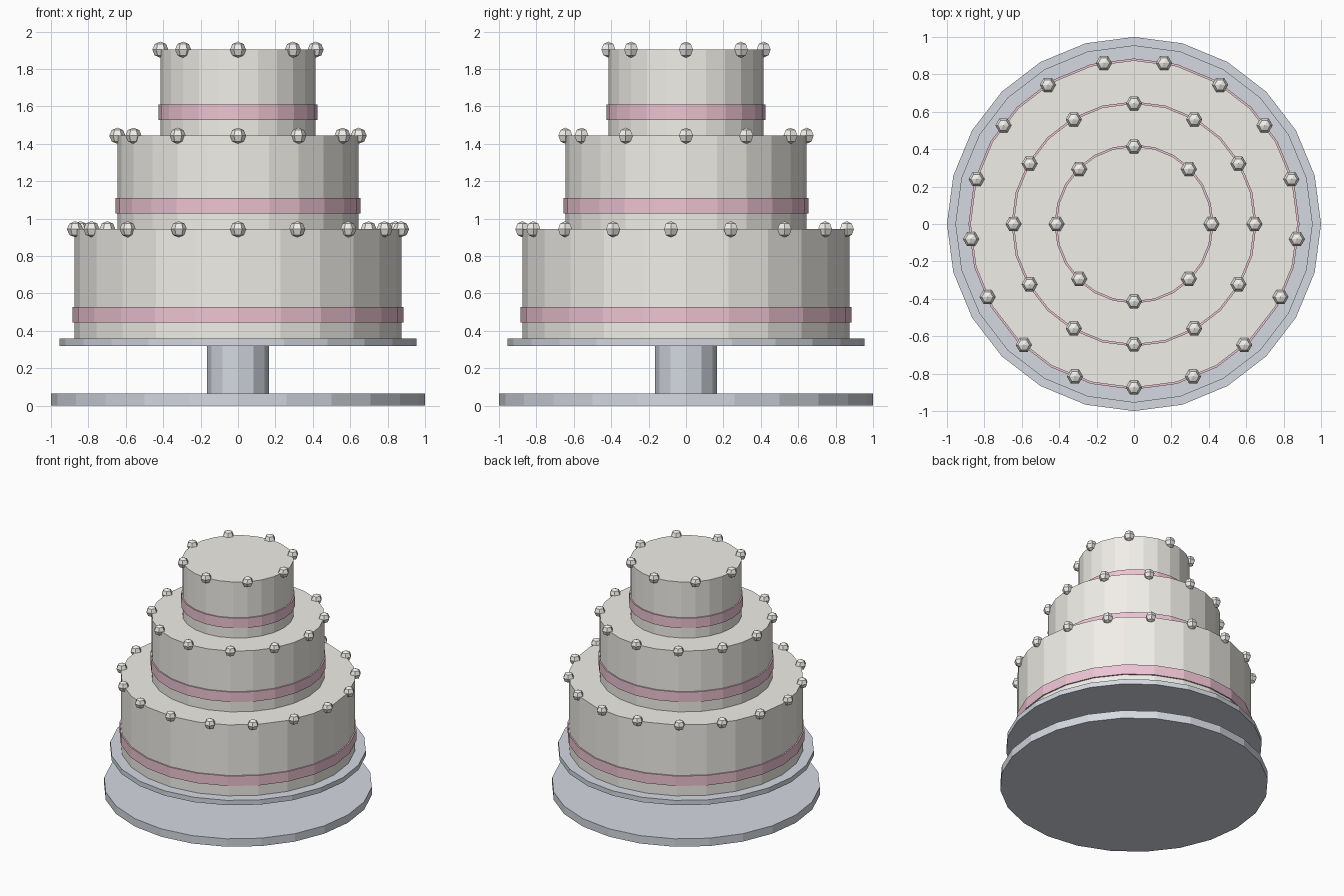
import bpy, bmesh
from math import radians, pi, cos, sin
from mathutils import Matrix

if "Cube" in bpy.data.objects:
    bpy.data.objects.remove(bpy.data.objects["Cube"])


def material(name, rgb):
    m = bpy.data.materials.new(name)
    m.diffuse_color = (*rgb, 1)
    m.use_nodes = True
    m.node_tree.nodes["Principled BSDF"].inputs["Base Color"].default_value = m.diffuse_color
    return m


CREAM = material("cream_icing", (0.88, 0.86, 0.81))
PINK = material("pink_ribbon", (0.85, 0.55, 0.65))
PEARL = material("pearl_sugar", (0.88, 0.87, 0.83))
METAL = material("stand_metal", (0.66, 0.69, 0.75))


def finish(name, bm, mat):
    me = bpy.data.meshes.new(name)
    bm.to_mesh(me)
    bm.free()
    me.materials.append(mat)
    ob = bpy.data.objects.new(name, me)
    bpy.context.collection.objects.link(ob)


def disc(name, r, z0, z1, mat, sides=24):
    bm = bmesh.new()
    bmesh.ops.create_cone(bm, cap_ends=True, segments=sides, radius1=r, radius2=r,
                          depth=z1 - z0, matrix=Matrix.Translation((0, 0, (z0 + z1) / 2)))
    finish(name, bm, mat)


def pearls(name, count, r, z, size=0.043):
    bm = bmesh.new()
    turn = Matrix.Rotation(radians(30), 4, 'Z')
    for i in range(count):
        a = -pi / 2 + 2 * pi * i / count
        place = Matrix.Translation((r * cos(a), r * sin(a), z))
        bmesh.ops.create_uvsphere(bm, u_segments=6, v_segments=4, radius=size,
                                  matrix=place @ turn)
    finish(name, bm, PEARL)


# cake stand
disc("stand_foot", 1.0, 0, 0.065, METAL)
disc("stand_stem", 0.165, 0.065, 0.32, METAL, 12)
disc("stand_plate", 0.955, 0.32, 0.36, METAL)

# tiers, each with a ribbon and a ring of pearls
for name, r, z0, z1, count in (("bottom", 0.875, 0.36, 0.943, 17),
                               ("middle", 0.645, 0.943, 1.443, 12),
                               ("top", 0.415, 1.443, 1.903, 8)):
    disc(name + "_tier", r, z0, z1, CREAM)
    disc(name + "_ribbon", r + 0.01, z0 + 0.085, z0 + 0.167, PINK)
    pearls(name + "_pearls", count, r, z1)
